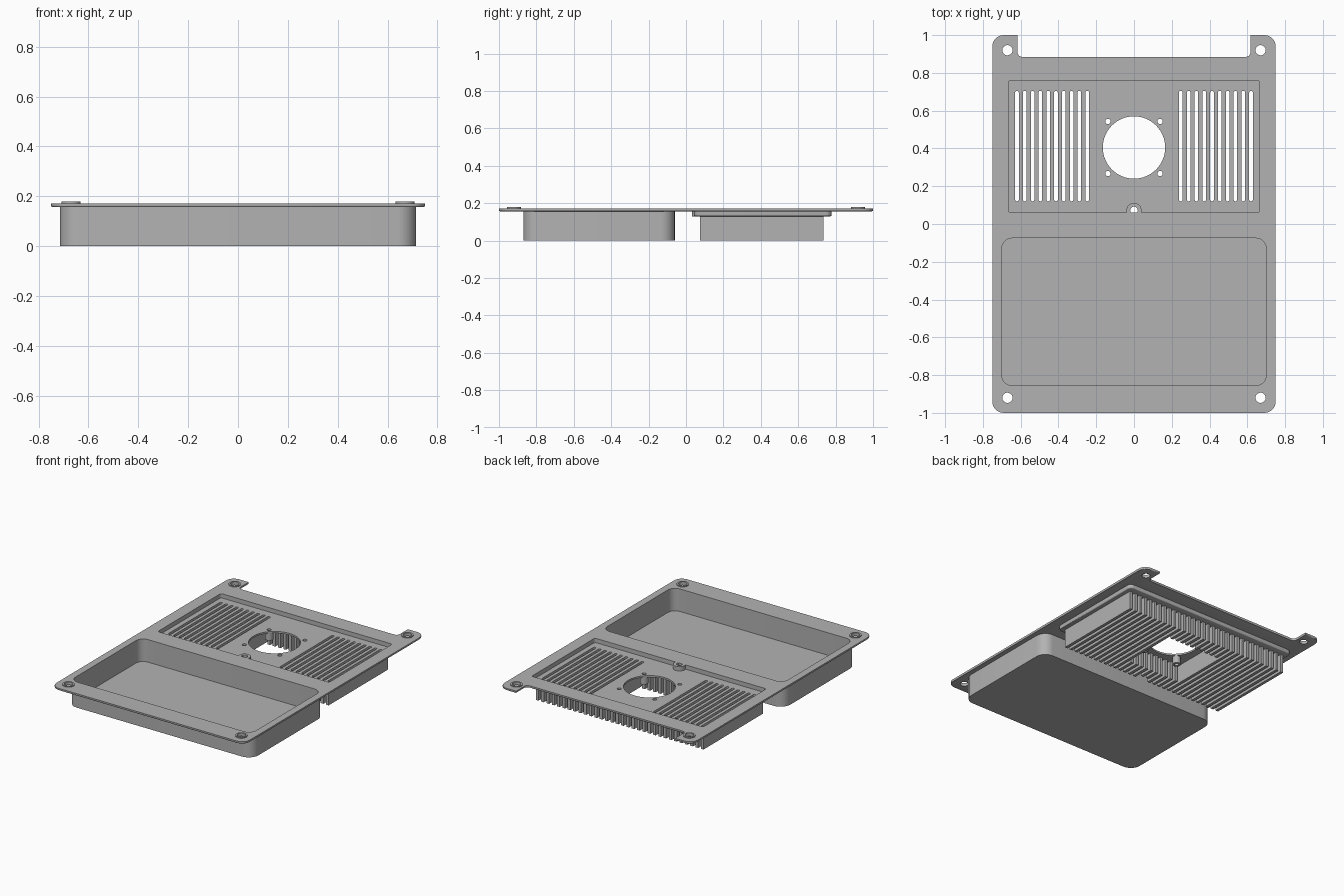
import bpy, bmesh, math

if "Cube" in bpy.data.objects:
    bpy.data.objects.remove(bpy.data.objects["Cube"], do_unlink=True)

grey = bpy.data.materials.new("light_grey")
grey.use_nodes = True
COLOUR = (0.45, 0.45, 0.45, 1)
grey.diffuse_color = COLOUR
grey.node_tree.nodes["Principled BSDF"].inputs["Base Color"].default_value = COLOUR

# Heights of the main levels
TOP, UNDER = 0.172, 0.16
PAN_LOW, PAN_FLOOR = 0.13, 0.142


def arc(cx, cy, r, start, end, n=8):
    return [(cx + r * math.cos(math.radians(start + (end - start) * i / n)),
             cy + r * math.sin(math.radians(start + (end - start) * i / n)))
            for i in range(n + 1)]


def rounded(x0, x1, y0, y1, r):
    return (arc(x1 - r, y0 + r, r, -90, 0) + arc(x1 - r, y1 - r, r, 0, 90)
            + arc(x0 + r, y1 - r, r, 90, 180) + arc(x0 + r, y0 + r, r, 180, 270))


def circle(x, y, r, n=32):
    return arc(x, y, r, 0, 360, n)[:-1]


def prisms(name, profiles, z0, z1, bevel=0):
    """Extrude flat outlines between two heights, optionally easing the lower rim."""
    bm = bmesh.new()
    for pts in profiles:
        base = bm.faces.new([bm.verts.new((x, y, z0)) for x, y in pts])
        up = bmesh.ops.extrude_face_region(bm, geom=[base])["geom"]
        for v in up:
            if isinstance(v, bmesh.types.BMVert):
                v.co.z = z1
    bmesh.ops.recalc_face_normals(bm, faces=bm.faces)
    if bevel:
        rim = [e for e in bm.edges if all(v.co.z < z0 + 1e-5 for v in e.verts)]
        bmesh.ops.bevel(bm, geom=rim, offset=bevel, segments=3, profile=0.5,
                        affect='EDGES')
    mesh = bpy.data.meshes.new(name)
    bm.to_mesh(mesh)
    bm.free()
    mesh.materials.append(grey)
    ob = bpy.data.objects.new(name, mesh)
    bpy.context.collection.objects.link(ob)
    return ob


def cut(ob, profiles, z0=-1, z1=1):
    cutter = prisms("cutter", profiles, z0, z1)
    mod = ob.modifiers.new("cut", 'BOOLEAN')
    mod.operation, mod.solver, mod.object = 'DIFFERENCE', 'EXACT', cutter
    bpy.context.view_layer.objects.active = ob
    bpy.ops.object.modifier_apply(modifier=mod.name)
    bpy.data.objects.remove(cutter, do_unlink=True)


def finish(ob):
    bpy.ops.object.select_all(action='DESELECT')
    ob.select_set(True)
    bpy.context.view_layer.objects.active = ob
    bpy.ops.object.shade_smooth_by_angle(angle=math.radians(30))


# Shared layout
corners = [(sx * 0.67, sy * 0.92) for sx in (-1, 1) for sy in (-1, 1)]
FAN = (0, 0.405)
fan_screws = [(sx * 0.138, FAN[1] + sy * 0.138) for sx in (-1, 1) for sy in (-1, 1)]
tray_opening = rounded(-0.70, 0.70, -0.855, -0.075, 0.055)
pan_opening = rounded(-0.665, 0.665, 0.06, 0.76, 0.015)
PITCH, FIN = 0.0413, 0.0205
boss = (0, 0.072)

# Mounting plate with a notched rear edge, leaving two ears
outline = (arc(0.69, -0.94, 0.06, -90, 0) + arc(0.69, 0.94, 0.06, 0, 90)
           + [(0.617, 1)] + arc(0.592, 0.91, 0.025, 0, -90, 5)
           + arc(-0.592, 0.91, 0.025, -90, -180, 5) + [(-0.617, 1)]
           + arc(-0.69, 0.94, 0.06, 90, 180) + arc(-0.69, -0.94, 0.06, 180, 270))
plate = prisms("mounting_plate", [outline], 0.157, TOP, 0.006)
cut(plate, [tray_opening, pan_opening] + [circle(x, y, 0.027) for x, y in corners])

# Raised collars around the corner holes
collars = prisms("corner_collars", [circle(x, y, 0.038) for x, y in corners], 0.17, 0.179)
cut(collars, [circle(x, y, 0.027) for x, y in corners])

# Deep front tray
tray = prisms("front_tray", [rounded(-0.715, 0.715, -0.87, -0.06, 0.075)], 0, UNDER)
cut(tray, [tray_opening], 0.014)

# Recessed rear pan with vent slots, fan opening and screw holes
pan = prisms("vent_pan", [rounded(-0.683, 0.683, 0.042, 0.778, 0.03)],
             PAN_LOW, UNDER, 0.007)
cut(pan, [pan_opening], PAN_FLOOR)
slots = [rounded(s * k * PITCH - 0.0095, s * k * PITCH + 0.0095, 0.12, 0.705, 0.0094)
         for s in (-1, 1) for k in range(6, 16)]
cut(pan, slots + [circle(*FAN, 0.165, 64), circle(*boss, 0.02)]
    + [circle(x, y, 0.014, 16) for x, y in fan_screws])

# Screw boss set into the front wall of the pan
screw_boss = prisms("screw_boss", [circle(*boss, 0.04)], PAN_LOW, TOP)
cut(screw_boss, [circle(*boss, 0.02)])

# Standoffs hanging under the fan screw holes
standoffs = prisms("fan_standoffs", [circle(x, y, 0.027) for x, y in fan_screws],
                   0.078, PAN_LOW + 0.005)
cut(standoffs, [circle(x, y, 0.014, 16) for x, y in fan_screws])

# Cooling fins; the central ones are interrupted by a square fan pocket
bars = []
for k in range(-16, 16):
    x = (k + 0.5) * PITCH
    front = 0.11 if abs(x) < PITCH else 0.075
    spans = [(front, 0.205), (0.605, 0.735)] if abs(x) < 0.21 else [(front, 0.735)]
    for y0, y1 in spans:
        bars.append([(x - FIN / 2, y0), (x + FIN / 2, y0),
                     (x + FIN / 2, y1), (x - FIN / 2, y1)])
fins = prisms("cooling_fins", bars, 0, PAN_LOW + 0.002)

for part in (plate, collars, tray, pan, screw_boss, standoffs, fins):
    finish(part)
